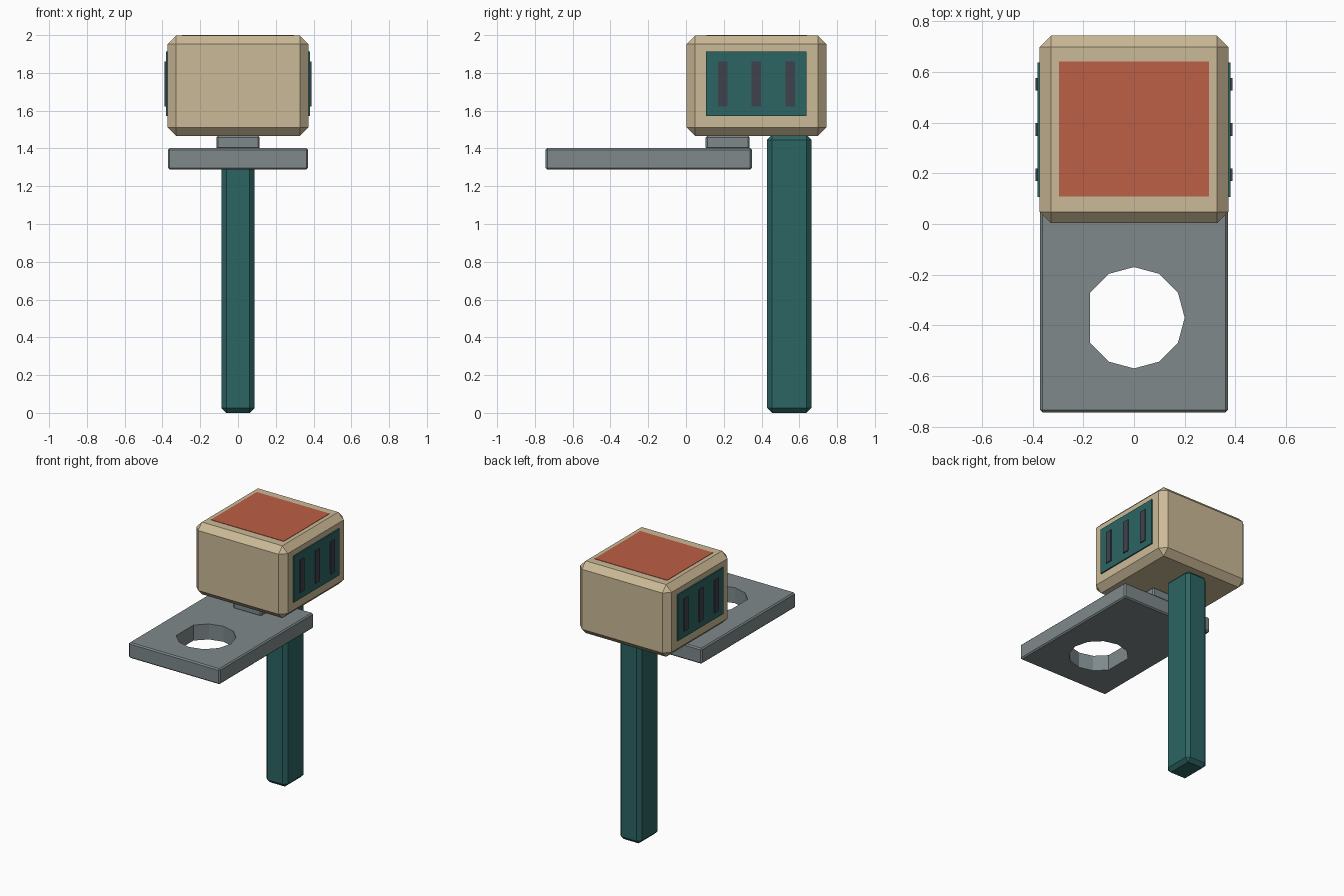
import bpy, bmesh, math

if "Cube" in bpy.data.objects:
    bpy.data.objects.remove(bpy.data.objects["Cube"])


def material(name, rgb):
    m = bpy.data.materials.new(name)
    m.diffuse_color = (*rgb, 1.0)
    m.use_nodes = True
    m.node_tree.nodes["Principled BSDF"].inputs["Base Color"].default_value = m.diffuse_color
    return m


BEIGE = material("beige", (0.60, 0.49, 0.31))
ORANGE = material("burnt orange", (0.50, 0.115, 0.06))
GREY = material("steel grey", (0.21, 0.25, 0.26))
TEAL = material("deep teal", (0.025, 0.13, 0.125))
DARK = material("dark slate", (0.05, 0.055, 0.075))


def add_object(name, bm, mat):
    bmesh.ops.recalc_face_normals(bm, faces=bm.faces[:])
    me = bpy.data.meshes.new(name)
    bm.to_mesh(me)
    bm.free()
    me.materials.append(mat)
    ob = bpy.data.objects.new(name, me)
    bpy.context.scene.collection.objects.link(ob)
    return ob


def box(name, xs, ys, zs, mat, chamfer=0.0):
    """Box between limits, with every edge chamfered."""
    bm = bmesh.new()
    bmesh.ops.create_cube(bm, size=1.0)
    for v in bm.verts:
        v.co = [lo + (c + 0.5) * (hi - lo) for c, (lo, hi) in zip(v.co, (xs, ys, zs))]
    if chamfer:
        bmesh.ops.bevel(bm, geom=bm.edges[:], offset=chamfer, segments=1,
                        profile=0.5, affect='EDGES')
    return add_object(name, bm, mat)


# Post, behind the bracket
box("post", (-0.088, 0.088), (0.43, 0.664), (0.0, 1.472), TEAL, 0.026)

# Head and its top panel
box("head", (-0.372, 0.372), (0.003, 0.743), (1.466, 1.997), BEIGE, 0.045)
box("top_panel", (-0.296, 0.296), (0.109, 0.641), (1.993, 2.0), ORANGE)

# Side panels with three slots each
for side, s in (("left", -1), ("right", 1)):
    box(side + "_side_panel", sorted((s * 0.372, s * 0.381)), (0.106, 0.638),
        (1.572, 1.912), TEAL)
    for i in range(3):
        y = 0.195 + 0.178 * i
        box(f"{side}_slot_{i + 1}", sorted((s * 0.37, s * 0.388)),
            (y - 0.025, y + 0.025), (1.621, 1.859), DARK)

# Spacer between head and bracket
box("spacer", (-0.115, 0.115), (0.104, 0.337), (1.395, 1.468), GREY, 0.01)

# Bracket plate with a round hole, flattened on its left side
plate = box("bracket_plate", (-0.371, 0.371), (-0.743, 0.349), (1.288, 1.402), GREY, 0.009)
bm = bmesh.new()
ring = [bm.verts.new((0.2 * math.cos(k * math.pi / 6), -0.37 + 0.2 * math.sin(k * math.pi / 6), 1.2))
        for k in range(12) if k != 6]
bm.faces.new(ring)
side = bmesh.ops.extrude_face_region(bm, geom=bm.faces[:])
bmesh.ops.translate(bm, vec=(0, 0, 0.3),
                    verts=[g for g in side["geom"] if isinstance(g, bmesh.types.BMVert)])
if len(bm.faces) < 13:
    bm.faces.new(ring)
cutter = add_object("hole_cutter", bm, GREY)
cutter.hide_render = True
mod = plate.modifiers.new("hole", 'BOOLEAN')
mod.operation = 'DIFFERENCE'
mod.solver = 'EXACT'
mod.object = cutter
bpy.context.view_layer.objects.active = plate
bpy.ops.object.modifier_apply(modifier="hole")
bpy.data.objects.remove(cutter)
